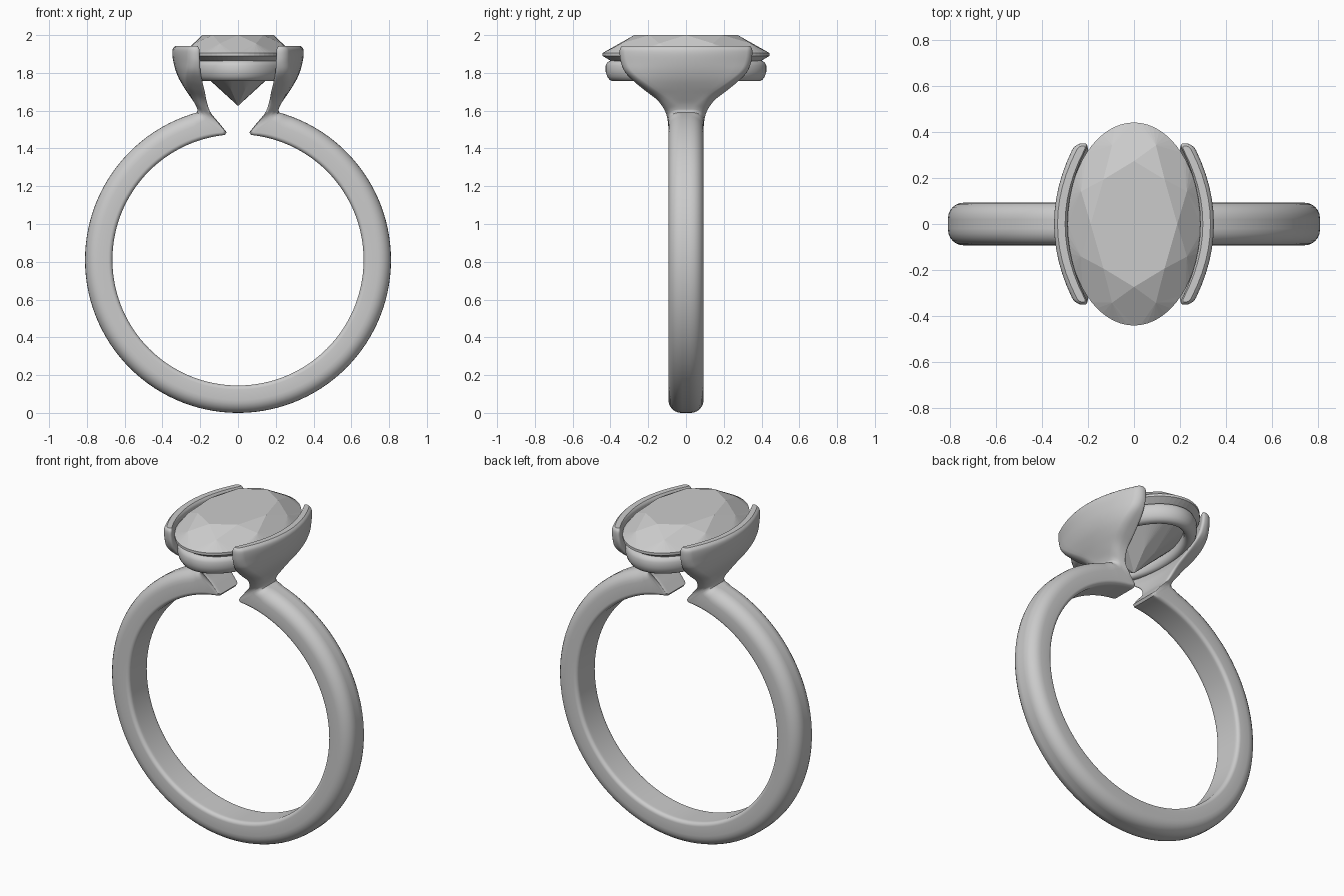
import bpy, bmesh
from math import sin, cos, pi, radians, hypot

cube = bpy.data.objects.get("Cube")
if cube:
    bpy.data.objects.remove(cube)

grey = bpy.data.materials.new("plain grey")
grey.use_nodes = True
COLOUR = (0.6, 0.6, 0.6, 1)
grey.diffuse_color = COLOUR
grey.node_tree.nodes["Principled BSDF"].inputs["Base Color"].default_value = COLOUR


def finish(name, bm, smooth_angle=None):
    bmesh.ops.recalc_face_normals(bm, faces=bm.faces)
    mesh = bpy.data.meshes.new(name)
    bm.to_mesh(mesh)
    bm.free()
    mesh.materials.append(grey)
    obj = bpy.data.objects.new(name, mesh)
    bpy.context.collection.objects.link(obj)
    if smooth_angle:
        bpy.ops.object.select_all(action="DESELECT")
        obj.select_set(True)
        bpy.context.view_layer.objects.active = obj
        bpy.ops.object.shade_smooth_by_angle(angle=radians(smooth_angle))
    return obj


def bridge(bm, a, b):
    for i in range(len(a)):
        j = (i + 1) % len(a)
        bm.faces.new((a[i], a[j], b[j], b[i]))


def section(bm, ix, iz, ox, oz, w, bend, r_in, r_out):
    """Rounded rectangle from an inner to an outer point, bowed along y."""
    th = hypot(ox - ix, oz - iz)
    dx, dz = (ox - ix) / th, (oz - iz) / th
    outline = []
    corners = ((w, th, r_out, 0), (-w, th, r_out, 1), (-w, 0, r_in, 2), (w, 0, r_in, 3))
    for y, t, r, quarter in corners:
        cy = y - r if y > 0 else y + r
        ct = t - r if t > 0 else r
        for k in range(7):
            a = (quarter + k / 6) * pi / 2
            outline.append((cy + r * cos(a), ct + r * sin(a)))
        if quarter in (0, 2):  # extra points so that the long sides can bow
            side = w - r
            sign = 1 if quarter == 0 else -1
            outline += [(sign * side * (1 - k / 6), ct + sign * r) for k in range(1, 12)]
    return [bm.verts.new((ix + dx * t - bend * (y / w) ** 2, y, iz + dz * t))
            for y, t in outline]


def catmull(keys, steps):
    pts = [keys[0]] + keys + [keys[-1]]
    for i in range(1, len(pts) - 2):
        for s in range(steps):
            f = s / steps
            yield [0.5 * (2 * b + (c - a) * f + (2 * a - 5 * b + 4 * c - d) * f * f
                          + (3 * b - a - 3 * c + d) * f ** 3)
                   for a, b, c, d in zip(*pts[i - 1:i + 3])]
    yield keys[-1]


# Band and claw: one loft running up the side and flaring into a bowed claw
R_IN, R_OUT, CZ, HALF = 0.665, 0.81, 0.81, 0.093


def on_arc(r, deg):
    return r * cos(radians(deg)), CZ + r * sin(radians(deg))


rows = [(*on_arc(R_IN, d), *on_arc(R_OUT, d), HALF, 0, 0.022, 0.068)
        for d in range(-90, 75, 3)]
rows += [(*on_arc(R_IN, d), *on_arc(R_OUT, 72 + (d - 72) * 0.2), HALF, 0, 0.022, 0.06)
         for d in (75, 78, 81, 84)]
claw = [
    (0.060, 1.485, 0.214, 1.604, 0.093, 0.00, 0.022, 0.055),
    (0.100, 1.535, 0.220, 1.620, 0.097, 0.00, 0.022, 0.050),
    (0.145, 1.590, 0.232, 1.643, 0.112, 0.00, 0.022, 0.042),
    (0.173, 1.650, 0.257, 1.680, 0.152, 0.01, 0.022, 0.038),
    (0.192, 1.700, 0.287, 1.725, 0.215, 0.02, 0.024, 0.036),
    (0.222, 1.750, 0.312, 1.768, 0.275, 0.04, 0.024, 0.036),
    (0.255, 1.800, 0.330, 1.812, 0.322, 0.065, 0.024, 0.034),
    (0.278, 1.850, 0.342, 1.858, 0.344, 0.085, 0.022, 0.032),
    (0.288, 1.895, 0.348, 1.900, 0.351, 0.093, 0.022, 0.030),
    (0.290, 1.925, 0.345, 1.927, 0.350, 0.093, 0.020, 0.027),
    (0.300, 1.941, 0.333, 1.942, 0.340, 0.093, 0.014, 0.015),
]
rows += list(catmull(claw, 4))
bm = bmesh.new()
loops = [section(bm, *row) for row in rows]
for a, b in zip(loops, loops[1:]):
    bridge(bm, a, b)
bm.faces.new(loops[-1])
band = finish("band_and_claws", bm, 40)
mirror = band.modifiers.new("Mirror", "MIRROR")
mirror.use_axis = (True, False, False)
mirror.merge_threshold = 0.002

# Oval support ring under the stone
profile = [(0, 1.838), (0, 1.805), (0.008, 1.78), (0.02, 1.764), (0.036, 1.756),
           (0.056, 1.756), (0.07, 1.768), (0.075, 1.79), (0.07, 1.845),
           (0.055, 1.863), (0.025, 1.865), (0.008, 1.856)]
bm = bmesh.new()
rings = [[bm.verts.new(((0.275 - d) * cos(i * pi / 40), (0.425 - d) * sin(i * pi / 40), z))
          for i in range(80)] for d, z in profile]
for k, ring in enumerate(rings):
    bridge(bm, ring, rings[(k + 1) % len(rings)])
finish("support_ring", bm, 50)

# Faceted oval stone: table, stars, kites, upper halves, girdle and pavilion
GX, GY = 0.29, 0.442
bm = bmesh.new()


def oval(fx, fy, z, count, shift=0.0):
    return [bm.verts.new((GX * fx * cos((i + shift) * 2 * pi / count),
                          GY * fy * sin((i + shift) * 2 * pi / count), z))
            for i in range(count)]


table = oval(0.65, 0.62, 2.0, 8)
star = oval(0.86, 0.84, 1.956, 8, 0.5)
top = oval(1, 1, 1.905, 64)
low = oval(1, 1, 1.89, 64)
knee = oval(0.32, 0.32, 1.707, 8, 0.5)
culet = bm.verts.new((0, 0, 1.625))
bm.faces.new(table)
bridge(bm, top, low)
for k in range(8):
    n, g = (k + 1) % 8, k * 8
    bm.faces.new((table[k], star[k], table[n]))
    bm.faces.new((table[k], star[k - 1], top[g], star[k]))
    bm.faces.new((culet, knee[k - 1], low[g], knee[k]))
    for half in (0, 4):
        span = [(g + half + i) % 64 for i in range(5)]
        for i, j in zip(span, span[1:]):
            bm.faces.new((star[k], top[i], top[j]))
            bm.faces.new((knee[k], low[i], low[j]))
finish("oval_stone", bm)
